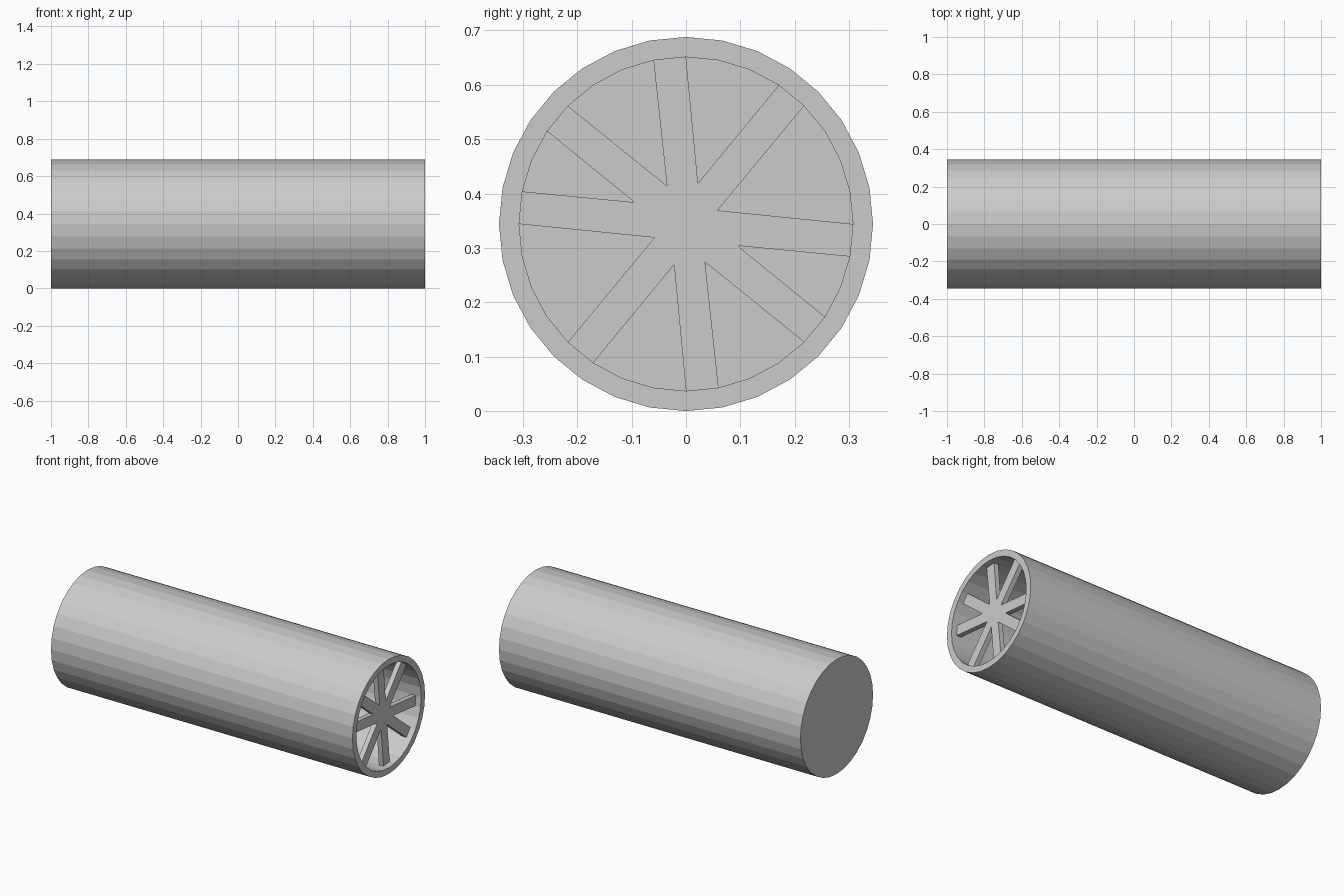
import bpy, bmesh
from math import cos, sin, radians

if "Cube" in bpy.data.objects:
    bpy.data.objects.remove(bpy.data.objects["Cube"])

R, R_IN, N = 0.344, 0.307, 32
STEP = 360 / N


def ring(bm, x, r):
    return [bm.verts.new((x, r * cos(radians(i * STEP)), R + r * sin(radians(i * STEP))))
            for i in range(N)]


def bridge(bm, a, b):
    n = len(a)
    for i in range(n):
        j = (i + 1) % n
        bm.faces.new((a[i], a[j], b[j], b[i]))


def finish(bm, name):
    bmesh.ops.recalc_face_normals(bm, faces=bm.faces)
    mesh = bpy.data.meshes.new(name)
    bm.to_mesh(mesh)
    bm.free()
    ob = bpy.data.objects.new(name, mesh)
    bpy.context.collection.objects.link(ob)
    return ob


# Tube: closed on the left, bored out from the right
bm = bmesh.new()
rings = [ring(bm, x, r) for x, r in ((-1, R), (1, R), (1, R_IN), (-0.96, R_IN))]
for a, b in zip(rings, rings[1:]):
    bridge(bm, a, b)
bm.faces.new(rings[0])
bm.faces.new(rings[-1])
finish(bm, "tube")

# Spoked grille: each spoke end spans one side of the bore, then a notch follows.
# Half the outline is given; the other half is its point reflection.
spokes = [(-1, 0), (4, 5), (8, 9), (12, 13)]
notches = [(0.058, 0.025), (0.022, 0.075), (-0.035, 0.07), (-0.095, 0.04)]
half = []
for ends, notch in zip(spokes, notches):
    half += [(R_IN * cos(radians(k * STEP)), R_IN * sin(radians(k * STEP))) for k in ends]
    half.append(notch)
outline = half + [(-y, -z) for y, z in half]

bm = bmesh.new()
front, back = [[bm.verts.new((x, y, R + z)) for y, z in outline] for x in (0.965, 0.935)]
bridge(bm, front, back)
bm.faces.new(front)
bm.faces.new(back)
finish(bm, "spoked_grille")
